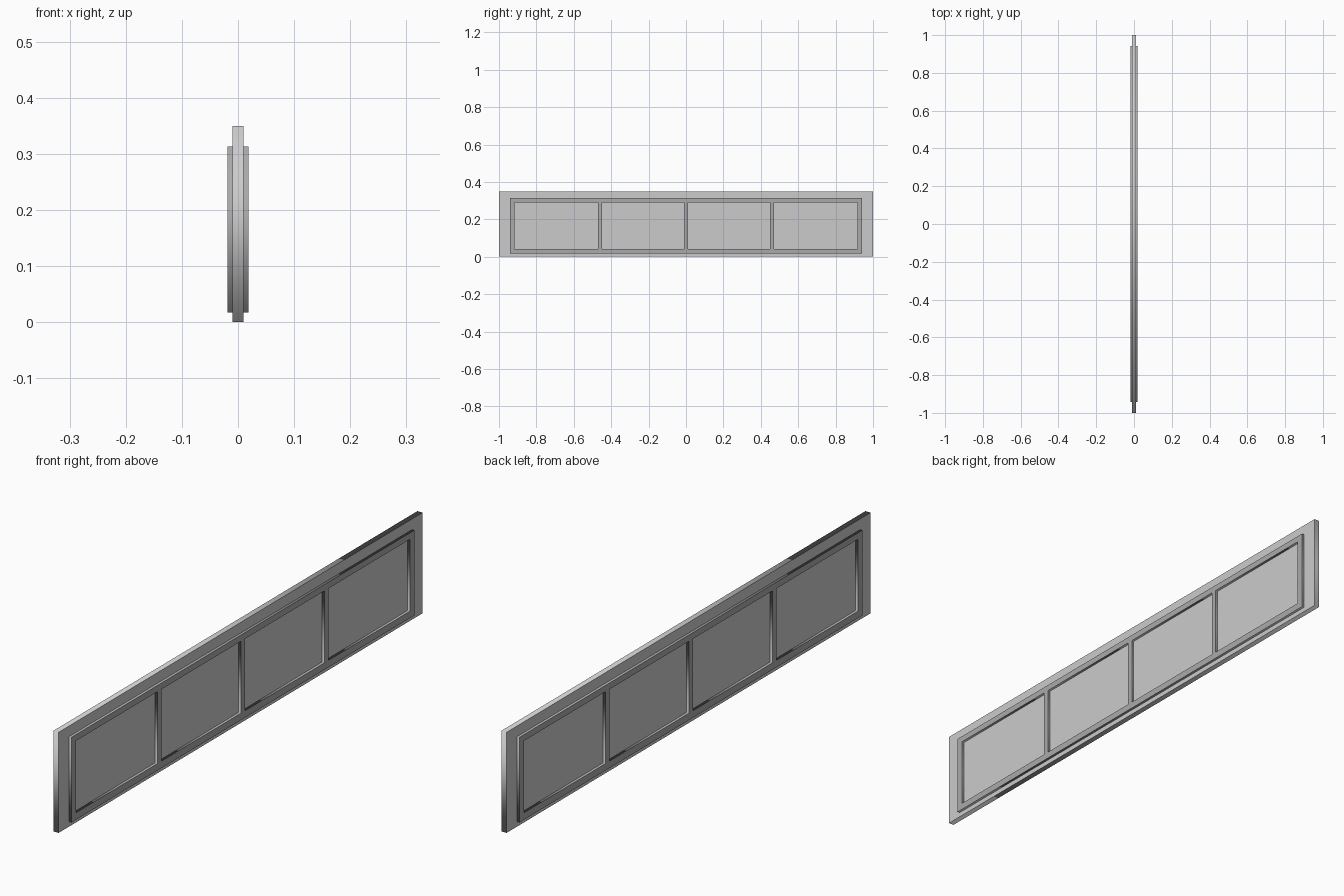
import bpy

if "Cube" in bpy.data.objects:
    bpy.data.objects.remove(bpy.data.objects["Cube"])

dark = bpy.data.materials.new("dark_grey")
dark.diffuse_color = (0.4, 0.4, 0.4, 1)
dark.use_nodes = True
dark.node_tree.nodes["Principled BSDF"].inputs["Base Color"].default_value = dark.diffuse_color


def prism(name, outline, holes, half_x):
    """Extruded y-z rectangle with rectangular holes, as one curve-made solid."""
    cu = bpy.data.curves.new(name, 'CURVE')
    cu.dimensions = '2D'
    cu.fill_mode = 'BOTH'
    cu.extrude = half_x
    for y0, y1, z0, z1 in [outline] + holes:
        s = cu.splines.new('POLY')
        s.points.add(3)
        for p, (y, z) in zip(s.points, ((y0, z0), (y1, z0), (y1, z1), (y0, z1))):
            p.co = (y, z, 0, 1)
        s.use_cyclic_u = True
    ob = bpy.data.objects.new(name, cu)
    bpy.context.collection.objects.link(ob)
    # curve plane (x, y) becomes world (y, z)
    ob.rotation_euler = (1.5707963, 0, 1.5707963)
    bpy.ops.object.select_all(action='DESELECT')
    ob.select_set(True)
    bpy.context.view_layer.objects.active = ob
    bpy.ops.object.convert(target='MESH')
    return bpy.context.object


# Flat board
prism("board", (-1, 1, 0, 0.35), [], 0.01)

# Raised trim frame with four panes, standing proud on both faces
inner, bar = 0.918, 0.021
edges = [-inner + i * inner / 2 for i in range(5)]
panes = []
for i in range(4):
    y0 = edges[i] + (bar / 2 if i > 0 else 0)
    y1 = edges[i + 1] - (bar / 2 if i < 3 else 0)
    panes.append((y0, y1, 0.041, 0.291))
trim = prism("trim_frame", (-0.942, 0.942, 0.017, 0.313), panes, 0.019)
trim.data.materials.append(dark)
